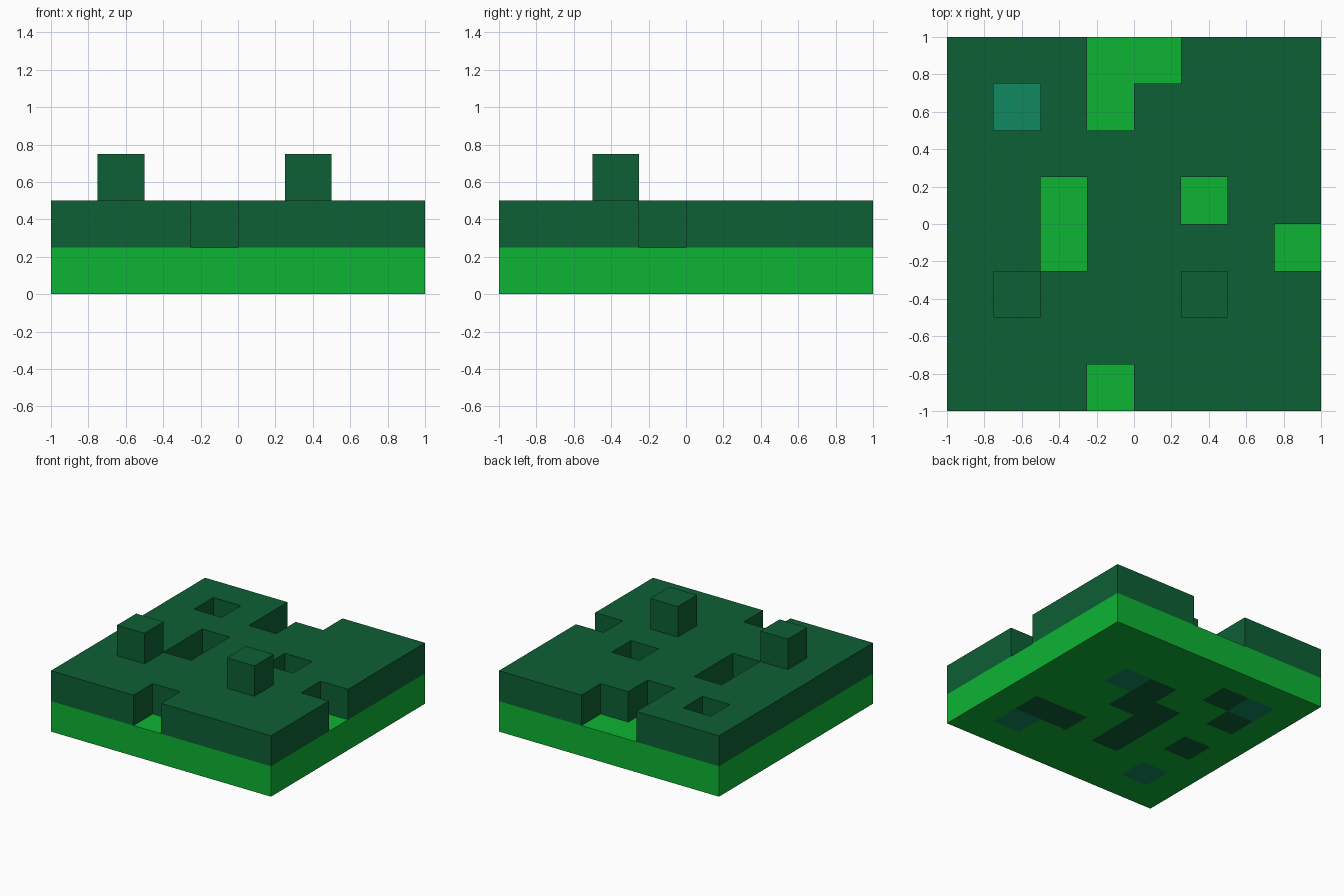
import bpy, bmesh
from mathutils import Vector

if "Cube" in bpy.data.objects:
    bpy.data.objects.remove(bpy.data.objects["Cube"])

N, S = 8, 0.25          # cells per side, cell size


def linear(c):
    c /= 255
    return c / 12.92 if c <= 0.04045 else ((c + 0.055) / 1.055) ** 2.4


def make_material(name, rgb):
    col = (*[linear(c) for c in rgb], 1.0)
    m = bpy.data.materials.new(name)
    m.use_nodes = True
    m.diffuse_color = col
    m.node_tree.nodes["Principled BSDF"].inputs["Base Color"].default_value = col
    return m


materials = [make_material("bright green", (13, 180, 52)),
             make_material("dark green", (13, 96, 53)),
             make_material("teal green", (16, 137, 96))]
BRIGHT, DARK, TEAL = range(3)

# Cells are (column from -x, row from -y), each with a colour
everywhere = [(i, j) for i in range(N) for j in range(N)]

# Base slab: bright, with dark and teal blocks set into it
base = {c: BRIGHT for c in everywhere}
for c in [(4, 5), (4, 4), (3, 4), (3, 3), (3, 2), (6, 2), (5, 2), (2, 6), (1, 5), (1, 3)]:
    base[c] = DARK
for c in [(5, 5), (6, 1), (1, 6), (1, 1)]:
    base[c] = TEAL

# Upper layer: dark, with pits and edge notches left out
gaps = {(3, 7), (4, 7), (3, 6), (1, 6), (2, 4), (2, 3), (5, 4), (7, 3), (3, 0)}
upper = {c: DARK for c in everywhere if c not in gaps}

# Two raised blocks
raised = {(1, 2): DARK, (5, 2): DARK}

layers = [("base_slab", base), ("upper_layer", upper), ("raised_blocks", raised)]
filled = {(i, j, k) for k, (_, cells) in enumerate(layers) for i, j in cells}


def build_layer(name, k, cells):
    """Make only the outward faces of the blocks in one layer."""
    bm = bmesh.new()
    for (i, j), colour in cells.items():
        centre = Vector(((i + 0.5) * S - 1, (j + 0.5) * S - 1, (k + 0.5) * S))
        for axis in range(3):
            for sign in (-1, 1):
                n = Vector((0, 0, 0))
                n[axis] = sign
                if (i + int(n.x), j + int(n.y), k + int(n.z)) in filled:
                    continue
                u = Vector((0, 0, 0))
                u[(axis + 1) % 3] = 1
                v = n.cross(u)
                corners = [centre + (n + a * u + b * v) * S / 2
                           for a, b in ((-1, -1), (1, -1), (1, 1), (-1, 1))]
                face = bm.faces.new([bm.verts.new(p) for p in corners])
                face.material_index = colour
    bmesh.ops.remove_doubles(bm, verts=bm.verts[:], dist=0.0001)
    mesh = bpy.data.meshes.new(name)
    for m in materials:
        mesh.materials.append(m)
    bm.to_mesh(mesh)
    bm.free()
    bpy.context.collection.objects.link(bpy.data.objects.new(name, mesh))


for k, (name, cells) in enumerate(layers):
    build_layer(name, k, cells)
